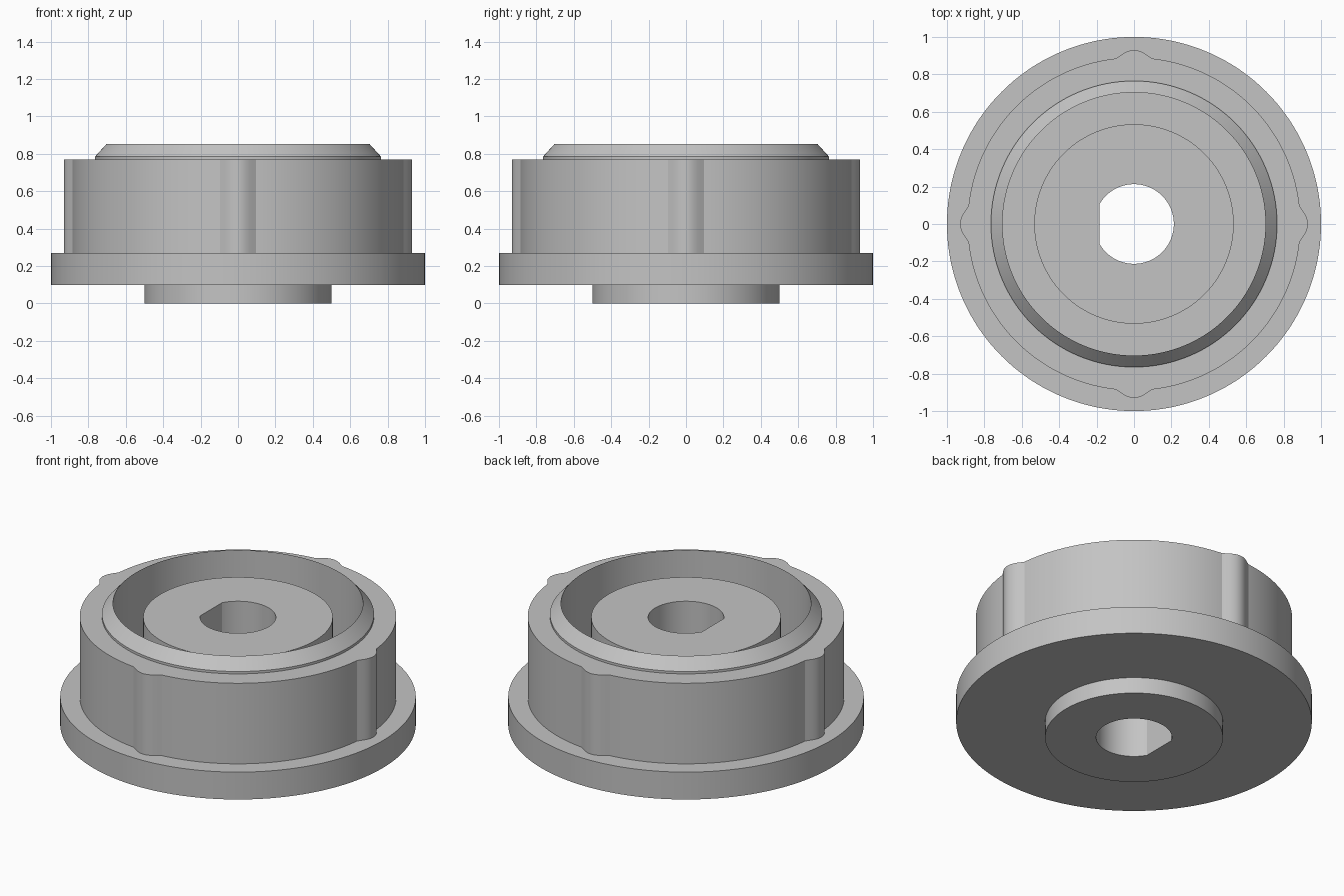
import bpy
import bmesh
import math

SEGMENTS = 288
BORE = 0.213
WALL = 0.89
FLOOR = 0.27

cube = bpy.data.objects.get("Cube")
if cube:
    bpy.data.objects.remove(cube, do_unlink=True)

grey = bpy.data.materials.new("plain grey")
grey.use_nodes = True
grey.diffuse_color = (0.55, 0.55, 0.55, 1)
grey.node_tree.nodes["Principled BSDF"].inputs["Base Color"].default_value = (0.55, 0.55, 0.55, 1)


# Round bore with one flat on the right (-x) side
def bore(angle):
    c = -math.cos(angle)
    flat = BORE * math.cos(math.radians(30))
    return min(BORE, flat / c) if c > 0.5 else BORE


# Round wall with four small rounded ribs on the axes
def ribbed(angle):
    quarter = math.pi / 2
    off = abs((angle + quarter / 2) % quarter - quarter / 2)
    t = min(1.0, off / math.radians(6.25))
    return WALL + 0.04 * max(0.0, 1 - t * t) ** 1.3


# Sweep a profile of (radius or radius function, height) around z
def turned(name, profile):
    bm = bmesh.new()
    rings = []
    for radius, z in profile:
        ring = []
        for i in range(SEGMENTS):
            a = 2 * math.pi * i / SEGMENTS
            r = radius(a) if callable(radius) else radius
            ring.append(bm.verts.new((r * math.cos(a), r * math.sin(a), z)))
        rings.append(ring)
    for low, high in zip(rings, rings[1:]):
        for i in range(SEGMENTS):
            j = (i + 1) % SEGMENTS
            bm.faces.new((low[i], low[j], high[j], high[i]))
    mesh = bpy.data.meshes.new(name)
    bm.to_mesh(mesh)
    bm.free()
    mesh.materials.append(grey)
    obj = bpy.data.objects.new(name, mesh)
    bpy.context.collection.objects.link(obj)
    bpy.ops.object.select_all(action="DESELECT")
    obj.select_set(True)
    bpy.context.view_layer.objects.active = obj
    bpy.ops.object.shade_smooth_by_angle(angle=math.radians(20))
    return obj


# Lower boss and wide flange
turned("base_flange", [(bore, 0), (0.5, 0), (0.5, 0.1), (1, 0.1),
                       (1, FLOOR), (ribbed, FLOOR)])

# Ribbed outer wall with chamfered rim
turned("ribbed_wall", [(ribbed, FLOOR), (ribbed, 0.77), (0.765, 0.77),
                       (0.765, 0.785), (0.703, 0.853), (0.703, FLOOR)])

# Recess floor, central hub and through bore
turned("central_hub", [(0.703, FLOOR), (0.533, FLOOR), (0.533, 0.765),
                       (bore, 0.765), (bore, 0)])
